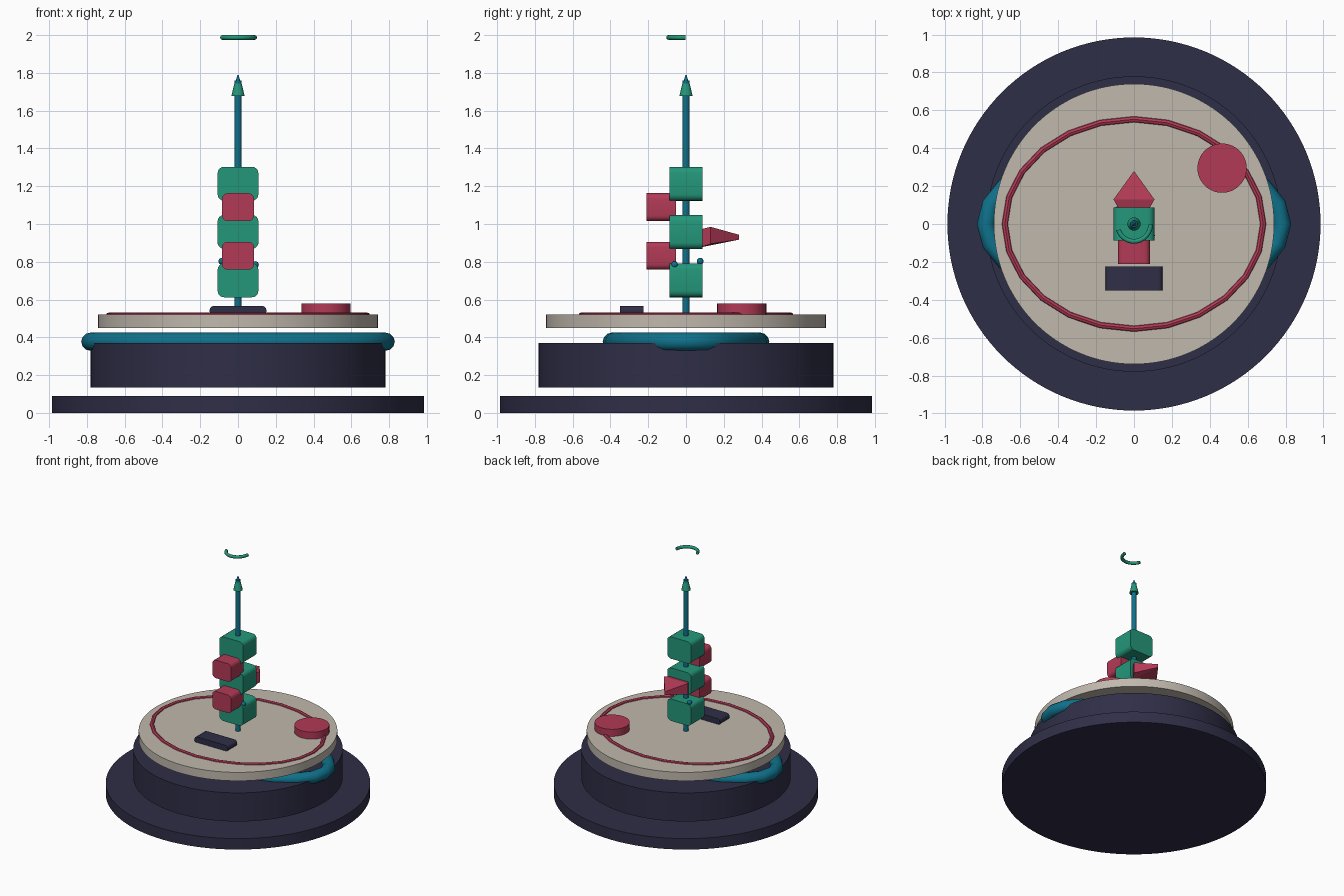
import bpy, bmesh, math
from mathutils import Vector

if "Cube" in bpy.data.objects:
    bpy.data.objects.remove(bpy.data.objects["Cube"])


def material(name, r, g, b):
    lin = [((c / 255 + 0.055) / 1.055) ** 2.4 for c in (r, g, b)]
    m = bpy.data.materials.new(name)
    m.diffuse_color = (*lin, 1)
    m.use_nodes = True
    m.node_tree.nodes["Principled BSDF"].inputs["Base Color"].default_value = m.diffuse_color
    return m


NAVY = material("dark navy", 47, 46, 71)
BEIGE = material("warm beige", 192, 184, 173)
RED = material("crimson", 178, 58, 86)
GREEN = material("sea green", 36, 151, 122)
TEAL = material("deep teal", 15, 113, 139)


def finish(name, bm, mat, smooth=True):
    bmesh.ops.recalc_face_normals(bm, faces=bm.faces)
    me = bpy.data.meshes.new(name)
    bm.to_mesh(me)
    bm.free()
    me.materials.append(mat)
    ob = bpy.data.objects.new(name, me)
    bpy.context.collection.objects.link(ob)
    if smooth:
        bpy.ops.object.select_all(action='DESELECT')
        ob.select_set(True)
        bpy.context.view_layer.objects.active = ob
        bpy.ops.object.shade_smooth_by_angle(angle=math.radians(35))
    return ob


def cylinder(name, mat, z0, z1, r0, r1=None, x=0, y=0, sides=128):
    bm = bmesh.new()
    bmesh.ops.create_cone(bm, cap_ends=True, segments=sides, radius1=r0,
                          radius2=r0 if r1 is None else r1, depth=z1 - z0)
    bmesh.ops.translate(bm, verts=bm.verts, vec=(x, y, (z0 + z1) / 2))
    return finish(name, bm, mat)


def rounded_box(name, mat, lo, hi, radius):
    """Box whose front-to-back edges are rounded."""
    lo, hi = Vector(lo), Vector(hi)
    bm = bmesh.new()
    bmesh.ops.create_cube(bm, size=1)
    bmesh.ops.scale(bm, verts=bm.verts, vec=hi - lo)
    bmesh.ops.translate(bm, verts=bm.verts, vec=(lo + hi) / 2)
    edges = [e for e in bm.edges
             if abs(e.verts[0].co.y - e.verts[1].co.y) > 0.01]
    bmesh.ops.bevel(bm, geom=edges, offset=radius, segments=4, profile=0.5,
                    affect='EDGES')
    return finish(name, bm, mat)


def tube(name, mat, rx, ry, z, r, start=0, end=360, steps=24, sides=12):
    """Round tube along an ellipse, closed if it goes all the way round."""
    closed = end - start == 360
    bm = bmesh.new()
    rings = []
    for i in range(steps if closed else steps + 1):
        a = math.radians(start + (end - start) * i / steps)
        out = Vector((ry * math.cos(a), rx * math.sin(a), 0)).normalized()
        c = Vector((rx * math.cos(a), ry * math.sin(a), z))
        rings.append([bm.verts.new(c + out * r * math.cos(t) + Vector((0, 0, r * math.sin(t))))
                      for t in (2 * math.pi * k / sides for k in range(sides))])
    pairs = list(zip(rings, rings[1:])) + ([(rings[-1], rings[0])] if closed else [])
    for p, q in pairs:
        for k in range(sides):
            n = (k + 1) % sides
            bm.faces.new((p[k], q[k], q[n], p[n]))
    if not closed:
        bm.faces.new(rings[0])
        bm.faces.new(rings[-1])
    return finish(name, bm, mat)


# Stacked base
cylinder("base_disc", NAVY, 0, 0.09, 0.985)
cylinder("drum", NAVY, 0.135, 0.37, 0.78)
tube("teal_band", TEAL, 0.782, 0.393, 0.377, 0.048)
cylinder("top_plate", BEIGE, 0.45, 0.52, 0.74)

# Fittings on the plate
tube("plate_ring", RED, 0.682, 0.553, 0.514, 0.018, sides=8)
cylinder("round_button", RED, 0.515, 0.578, 0.13, x=0.465, y=0.295, sides=64)
rounded_box("dark_block", NAVY, (-0.15, -0.35, 0.515), (0.15, -0.225, 0.566), 0.022)

# Mast with its tip
cylinder("mast", TEAL, 0.52, 1.76, 0.019, sides=16)
cylinder("mast_point", TEAL, 1.76, 1.788, 0.012, 0.003, sides=12)
cylinder("mast_collar", GREEN, 1.678, 1.745, 0.035, 0.019, sides=16)

# Green blocks threaded on the mast
for i, (z0, z1) in enumerate(((0.612, 0.792), (0.868, 1.048), (1.123, 1.303))):
    rounded_box(f"green_block_{i + 1}", GREEN, (-0.108, -0.088, z0), (0.108, 0.088, z1), 0.034)

# Red blocks on the front
for i, (z0, z1) in enumerate(((0.758, 0.906), (1.015, 1.163))):
    rounded_box(f"red_block_{i + 1}", RED, (-0.085, -0.21, z0), (0.085, -0.052, z1), 0.03)

# Pointed fin on the back
bm = bmesh.new()
for p in ((0, 0.28, 0.917), (0, 0.28, 0.943)):
    bm.verts.new(p)
for s in (-1, 1):
    for p in ((0.108, 0.13, 0.895), (0.108, 0.13, 0.985), (0.075, 0.07, 0.875), (0.075, 0.07, 0.97)):
        bm.verts.new((s * p[0], p[1], p[2]))
bmesh.ops.convex_hull(bm, input=bm.verts)
finish("back_fin", bm, RED, smooth=False)

# Small studs on the lowest block
for i, p in enumerate(((-0.085, 0.075, 0.803), (0.092, -0.06, 0.785))):
    bm = bmesh.new()
    bmesh.ops.create_uvsphere(bm, u_segments=16, v_segments=10, radius=0.018)
    bmesh.ops.translate(bm, verts=bm.verts, vec=p)
    finish(f"stud_{i + 1}", bm, TEAL)

# Floating arc above the mast
tube("floating_arc", GREEN, 0.088, 0.092, 1.9875, 0.0125, start=-160, end=-2, steps=12)
